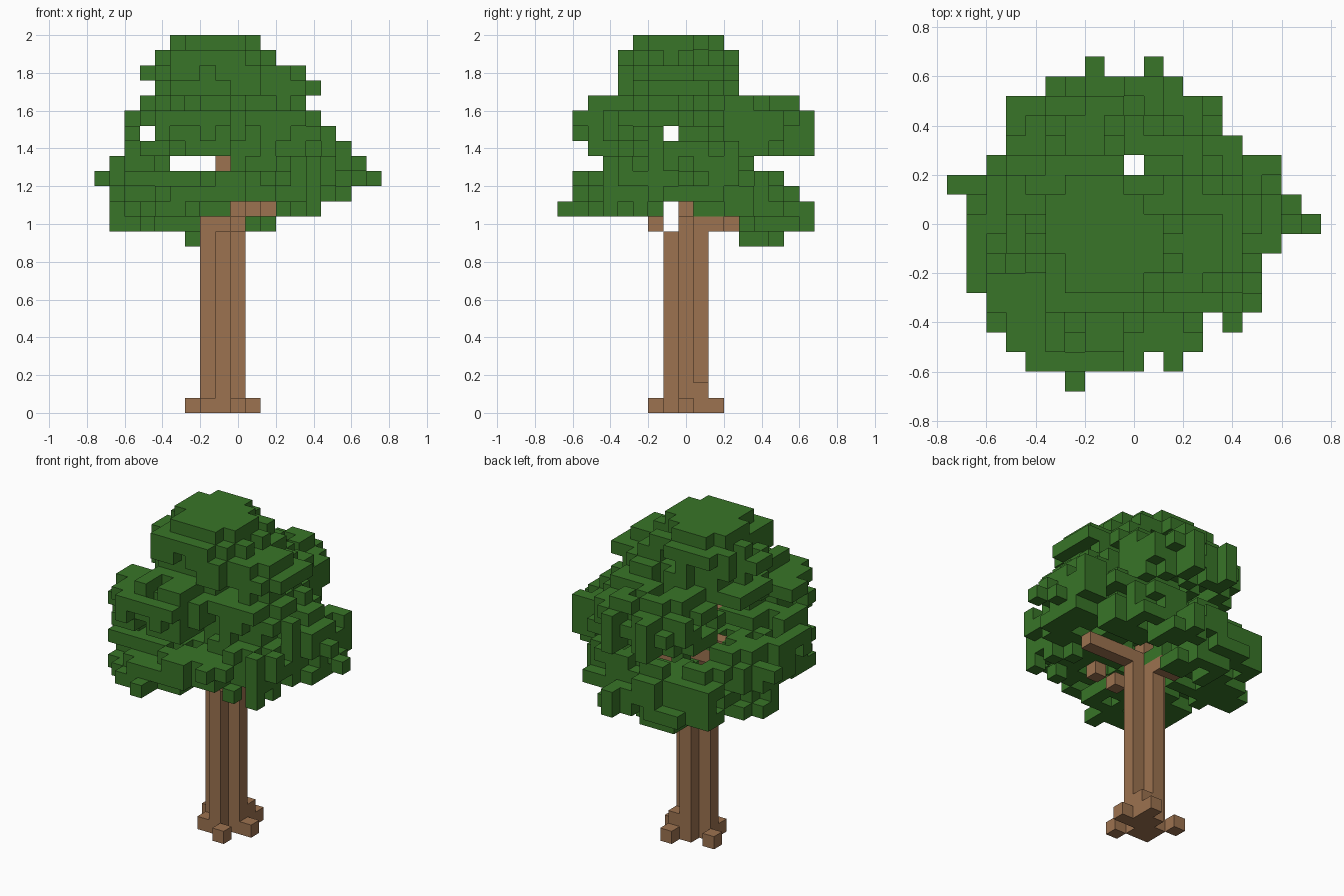
import bpy, bmesh, random
from collections import Counter
from mathutils import Vector, noise

CELL = 0.08
ORIGIN = Vector((-0.76, -0.68, 0))
rng = random.Random(4)

if "Cube" in bpy.data.objects:
    bpy.data.objects.remove(bpy.data.objects["Cube"])


def make_material(name, colour):
    mat = bpy.data.materials.new(name)
    mat.use_nodes = True
    mat.diffuse_color = colour
    mat.node_tree.nodes["Principled BSDF"].inputs["Base Color"].default_value = colour
    return mat


def box(xs, ys, zs):
    """Cells of a block, each axis given as a (start, end) pair."""
    return {(i, j, k) for i in range(*xs) for j in range(*ys) for k in range(*zs)}


def clump(level, left, right, front, back):
    """One ragged rounded slice of foliage within the given cell bounds."""
    cells = set()
    for i, j, k in sorted(box((left, right), (front, back), (level, level + 1))):
        u = (2 * i + 1 - left - right) / (right - left)
        v = (2 * j + 1 - front - back) / (back - front)
        wobble = noise.noise(Vector((i, j, k)) * 0.45 + Vector((0.3, 0.2, 0.1)))
        limit = 1.0 + 0.35 * wobble + rng.uniform(-0.12, 0.12)
        if abs(u) ** 2.3 + abs(v) ** 2.3 < limit:
            cells.add((i, j, k))
    return cells


def neighbours(cell):
    for axis in range(3):
        for step in (-1, 1):
            beside = list(cell)
            beside[axis] += step
            yield axis, step, tuple(beside)


def roughen(cells, share):
    """Pluck random surface cells, keeping the outline along every axis."""
    def shadows(c):
        return [(axis, c[:axis] + c[axis + 1:]) for axis in range(3)]

    counts = Counter(s for c in cells for s in shadows(c))
    surface = [c for c in sorted(cells)
               if any(n not in cells for _, _, n in neighbours(c))]
    rng.shuffle(surface)
    for c in surface:
        if rng.random() < share and all(counts[s] > 1 for s in shadows(c)):
            cells.remove(c)
            counts.subtract(shadows(c))


def build_blocks(name, cells, blockers, mat):
    """Join cells into one mesh that keeps only the exposed faces."""
    bm = bmesh.new()
    corners = {}

    def corner(p):
        if p not in corners:
            corners[p] = bm.verts.new(ORIGIN + CELL * Vector(p))
        return corners[p]

    for cell in sorted(cells):
        for axis, step, beside in neighbours(cell):
            if beside in cells or beside in blockers:
                continue
            ring = []
            for a, b in ((0, 0), (1, 0), (1, 1), (0, 1)):
                p = list(cell)
                p[axis] += step > 0
                p[(axis + 1) % 3] += a
                p[(axis + 2) % 3] += b
                ring.append(corner(tuple(p)))
            bm.faces.new(ring if step > 0 else ring[::-1])
    mesh = bpy.data.meshes.new(name)
    bm.to_mesh(mesh)
    bm.free()
    mesh.materials.append(mat)
    bpy.context.collection.objects.link(bpy.data.objects.new(name, mesh))


# Trunk: a plus-shaped column with a thinner core rising into the crown
trunk = box((8, 9), (8, 9), (0, 21))
trunk |= box((7, 10), (8, 9), (0, 13)) | box((8, 9), (9, 10), (0, 13))
trunk |= box((8, 9), (7, 8), (0, 12))

# Roots: two corner blocks, one taller, and four uneven toes
roots = {(7, 7, 0), (9, 9, 0), (9, 9, 1)}
roots |= {(9, 6, 0), (10, 8, 0), (9, 10, 0), (6, 9, 0)}

# Branches: low ones to the side, back and front, then thin ones in the crown
branches = box((9, 14), (8, 9), (13, 14)) | {(8, 10, 12), (7, 10, 12), (7, 11, 12)}
branches |= {(9, 6, 12), (10, 5, 13), (7, 8, 14), (6, 8, 15)}
branches |= {(7, 7, 17), (6, 6, 17), (6, 5, 17), (9, 8, 17), (10, 8, 18), (7, 9, 18)}
wood = trunk | roots | branches

# Foliage slices from top to bottom: level, then left, right, front, back
slices = (
    (23, 4, 12, 4, 12), (22, 3, 14, 4, 12), (21, 4, 15, 4, 12),
    (20, 6, 13, 5, 12), (20, 5, 9, 2, 5), (20, 3, 9, 6, 11),
    (20, 6, 13, 9, 16), (20, 7, 14, 5, 11),
    (19, 2, 10, 1, 7), (19, 5, 13, 9, 17), (19, 8, 15, 4, 11),
    (18, 2, 10, 1, 7), (18, 5, 13, 9, 17), (18, 8, 16, 4, 12),
    (17, 2, 10, 2, 8), (17, 8, 17, 4, 13), (17, 5, 13, 9, 17),
    (16, 1, 6, 3, 13), (16, 9, 18, 3, 13),
    (15, 0, 19, 1, 15), (14, 1, 17, 1, 16),
    (13, 1, 9, 0, 7), (13, 12, 15, 3, 7), (13, 1, 15, 9, 17),
    (12, 1, 7, 8, 13), (12, 3, 12, 12, 17), (11, 6, 10, 12, 15),
)
leaves = set().union(*(clump(*s) for s in slices))

# Crown outline: left and right limit of each row, front to back
outline = (
    (6, 7), (4, 12), (3, 13), (2, 15), (2, 16), (1, 16), (1, 16), (1, 17), (1, 19),
    (1, 18), (0, 17), (2, 17), (3, 15), (3, 14), (3, 14), (5, 12), (7, 11),
)
gaps = {(10, 1), (13, 3), (9, 11), (8, 16), (9, 16)}
plan = {(i, j) for j, row in enumerate(outline) for i in range(*row)} - gaps
leaves = {c for c in leaves if c[:2] in plan}

# Fill the outline's edge with tufts where no slice reached it
covered = {c[:2] for c in leaves}
for i, j in plan - covered:
    level = 13 if j == 0 else 18 if j == 16 else 15 if i in (0, 17, 18) else 14
    leaves.add((i, j, level))

# Tufts that stick out at the sides, front and back
leaves |= {
    (14, 8, 21), (3, 7, 22), (13, 8, 22), (13, 8, 20), (3, 8, 20), (14, 8, 19),
    (15, 8, 18), (16, 8, 17), (17, 8, 16), (1, 8, 16), (1, 9, 13), (2, 4, 18),
    (2, 5, 19), (2, 5, 17), (7, 2, 20), (8, 15, 20), (7, 1, 19), (10, 16, 19),
    (6, 1, 18), (10, 16, 17), (6, 2, 17), (10, 3, 16), (10, 12, 16),
    (7, 16, 13), (7, 16, 12),
}

# Openings between the clumps
leaves -= box((3, 4), (0, 17), (18, 19)) | box((0, 19), (7, 8), (18, 19))
leaves -= box((5, 9), (0, 17), (16, 17)) | box((0, 19), (7, 8), (13, 14))
leaves -= box((9, 12), (0, 8), (13, 14))

# Pockets at the back where the low branches show
leaves -= box((6, 8), (8, 11), (14, 15)) | box((5, 8), (9, 13), (15, 16))
leaves -= box((9, 11), (9, 12), (13, 15)) | box((8, 10), (11, 13), (15, 16))
leaves -= wood

# Break up the smooth surface into ragged leafy blocks, then cap the top
roughen(leaves, 0.22)
roughen(leaves, 0.1)
leaves |= clump(24, 5, 11, 5, 11)

bark = make_material("bark brown", (0.335, 0.17, 0.08, 1))
leaf = make_material("leaf green", (0.04, 0.176, 0.021, 1))
build_blocks("trunk", trunk, roots | branches, bark)
build_blocks("roots", roots - trunk, trunk, bark)
build_blocks("branches", branches - trunk, trunk, bark)
build_blocks("foliage", leaves, wood, leaf)
